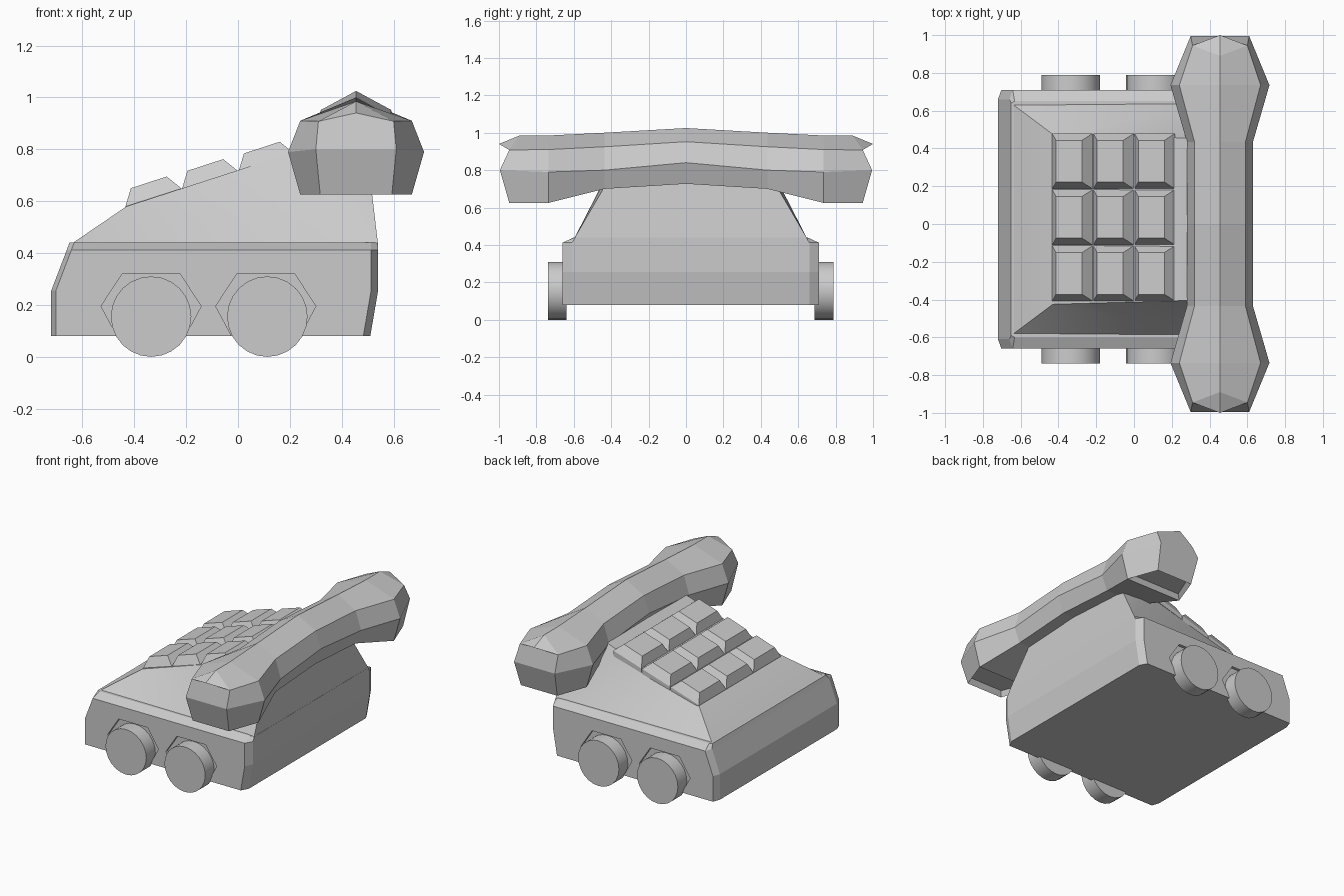
import bpy, bmesh, math
from mathutils import Matrix, Vector

if "Cube" in bpy.data.objects:
    bpy.data.objects.remove(bpy.data.objects["Cube"])

CY = 0.025   # middle of the body in y
HX = 0.455   # middle of the handset in x


def finish(bm, name, smooth=None):
    bmesh.ops.recalc_face_normals(bm, faces=bm.faces[:])
    me = bpy.data.meshes.new(name)
    bm.to_mesh(me)
    bm.free()
    ob = bpy.data.objects.new(name, me)
    bpy.context.collection.objects.link(ob)
    if smooth:
        bpy.ops.object.select_all(action='DESELECT')
        ob.select_set(True)
        bpy.context.view_layer.objects.active = ob
        bpy.ops.object.shade_smooth_by_angle(angle=math.radians(smooth))
    return ob


def loft(bm, rings, caps=True):
    """Bridge equal-length closed rings of points."""
    vs = [[bm.verts.new(p) for p in r] for r in rings]
    for a, b in zip(vs, vs[1:]):
        for i in range(len(a)):
            j = (i + 1) % len(a)
            bm.faces.new((a[i], a[j], b[j], b[i]))
    if caps:
        bm.faces.new(vs[0])
        bm.faces.new(vs[-1])
    return vs


# lower body: stacked rectangles with chamfered corners
def body_ring(x0, x1, hy, z, cy=0.05):
    a, b = 0.018, 0.027
    return [(x0, CY - hy + cy, z), (x0 + a, CY - hy, z), (x1 - b, CY - hy, z), (x1, CY - hy + cy, z),
            (x1, CY + hy - cy, z), (x1 - b, CY + hy, z), (x0 + a, CY + hy, z), (x0, CY + hy - cy, z)]


bm = bmesh.new()
loft(bm, [body_ring(-0.72, 0.51, 0.685, 0.08), body_ring(-0.72, 0.54, 0.685, 0.255),
          body_ring(-0.66, 0.54, 0.685, 0.412), body_ring(-0.65, 0.54, 0.625, 0.44, 0.01)])
body = finish(bm, "lower_body")

# six-sided wheel arches cut into both sides
bm = bmesh.new()
for x in (-0.335, 0.107):
    for s in (-1, 1):
        arch = [(-0.193, 0.195), (-0.11, 0.322), (0.11, 0.322), (0.193, 0.195), (0.11, 0.04), (-0.11, 0.04)]
        loft(bm, [[(x + px, CY + s * d, pz) for px, pz in arch] for d in (0.665, 0.8)])
cutter = finish(bm, "arch_cutter")
cutter.hide_render = True
cutter.hide_viewport = True
mod = body.modifiers.new("arches", 'BOOLEAN')
mod.operation = 'DIFFERENCE'
mod.solver = 'EXACT'
mod.object = cutter

# wheels
for i, x in enumerate((-0.335, 0.113)):
    for s, side in ((-1, "front"), (1, "back")):
        bm = bmesh.new()
        bmesh.ops.create_cone(bm, cap_ends=True, segments=24, radius1=0.155, radius2=0.155, depth=0.1,
                              matrix=Matrix.Translation((x, CY + s * 0.713, 0.155)) @ Matrix.Rotation(math.pi / 2, 4, 'X'))
        finish(bm, f"wheel_{side}_{i + 1}", 40)

# sloping upper body: side profile with a half-width at each point
bm = bmesh.new()
prof = [(-0.65, 0.43, 0.615), (-0.43, 0.58, 0.45), (0.28, 0.81, 0.43), (0.505, 0.73, 0.45), (0.54, 0.43, 0.625)]
loft(bm, [[(x, CY + s * w, z) for x, z, w in prof] for s in (-1, 1)])
bmesh.ops.triangulate(bm, faces=[f for f in bm.faces if len(f.verts) > 4])
finish(bm, "upper_body", 40)

# keypad: nine tapered keys on the slope
bm = bmesh.new()
for i in range(3):
    for j in range(3):
        x, y = -0.435 + 0.218 * i, -0.41 + 0.297 * j
        z = 0.583 + 0.067 * i

        def key_ring(x0, z0, x1, z1, inset):
            return [(x + x0, y + inset, z + z0), (x + x1, y + inset, z + z1),
                    (x + x1, y + 0.297 - inset, z + z1), (x + x0, y + 0.297 - inset, z + z0)]
        loft(bm, [key_ring(0.002, -0.03, 0.216, 0.03, 0.002),
                  key_ring(0.002, 0.0, 0.216, 0.067, 0.002),
                  key_ring(0.022, 0.067, 0.16, 0.112, 0.038)])
finish(bm, "keypad")


# handset: seven-sided sections along y, from the -y end to the middle
def section(ys, zs, ws):
    right = [(HX + w, y, z) for y, z, w in zip(ys, zs, ws)]
    left = [(2 * HX - p[0], p[1], p[2]) for p in reversed(right[1:])]
    return right + left


half = [section((-0.89, -0.945, -0.995, -0.945), (0.985, 0.908, 0.80, 0.625), (0, 0.145, 0.155, 0.138)),
        section([-0.735] * 4, (0.985, 0.91, 0.79, 0.625), (0, 0.215, 0.262, 0.215)),
        section([-0.435] * 4, (1.0, 0.925, 0.80, 0.70), (0, 0.135, 0.175, 0.135)),
        section([0] * 4, (1.025, 0.952, 0.84, 0.727), (0, 0.135, 0.175, 0.135))]
rings = half + [[(x, -y, z) for x, y, z in r] for r in reversed(half[:-1])]
bm = bmesh.new()
vs = loft(bm, rings, caps=False)
for ring, s in ((vs[0], -1), (vs[-1], 1)):
    tip = bm.verts.new((HX, s * 1.0, 0.94))
    t, ur, mr, br, bl, ml, ul = ring
    for f in ((t, ur, tip), (t, tip, ul), (tip, ur, mr, ml, ul), (mr, br, bl, ml)):
        bm.faces.new(f)
bmesh.ops.recalc_face_normals(bm, faces=bm.faces[:])
# recessed speaker faces under both ends
cups = [f for f in bm.faces if all(abs(v.co.z - 0.625) < 0.001 for v in f.verts)]
bmesh.ops.inset_individual(bm, faces=cups, thickness=0.025)
bmesh.ops.translate(bm, verts=[v for f in cups for v in f.verts], vec=Vector((0, 0, 0.035)))
finish(bm, "handset")
